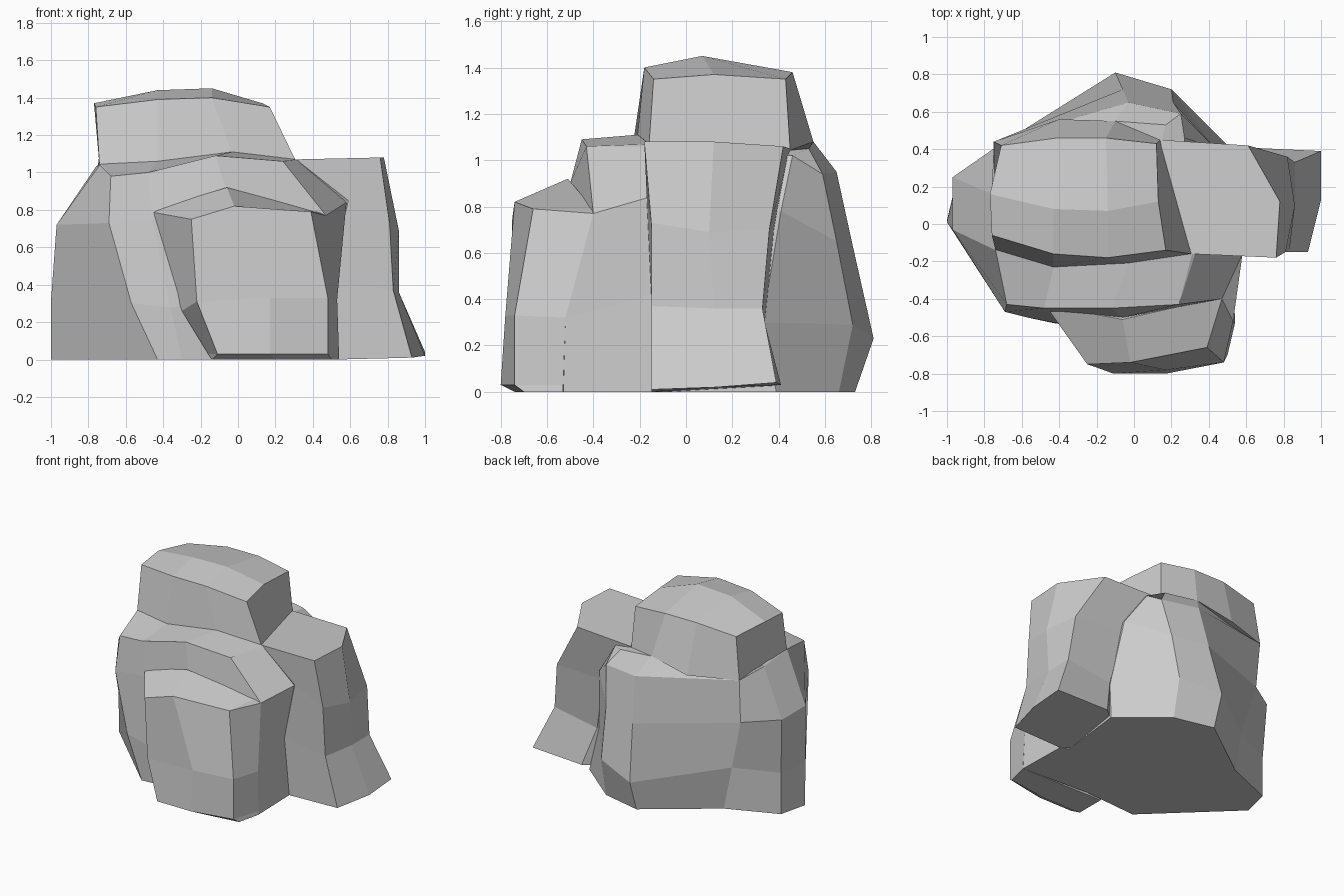
import bpy, bmesh


def loft(name, rings):
    """Skin a stack of closed rings and cap both ends (flat shaded)."""
    bm = bmesh.new()
    rows = [[bm.verts.new(p) for p in ring] for ring in rings]
    n = len(rows[0])
    for a, b in zip(rows, rows[1:]):
        for i in range(n):
            j = (i + 1) % n
            bm.faces.new((a[i], a[j], b[j], b[i]))
    bm.faces.new(rows[0][::-1])
    bm.faces.new(rows[-1])
    bmesh.ops.recalc_face_normals(bm, faces=bm.faces)
    mesh = bpy.data.meshes.new(name)
    bm.to_mesh(mesh)
    bm.free()
    obj = bpy.data.objects.new(name, mesh)
    bpy.context.collection.objects.link(obj)
    return obj


def chunk(name, *columns):
    """Rock chunk from vertical edge profiles, each listed bottom to top."""
    return loft(name, list(zip(*columns)))


# Large rear and left mass
chunk("rear_mass",
      [(-1, .02, 0), (-1, .01, .31), (-.97, -.03, .72), (-.74, -.14, 1.04), (-.72, -.1, 1.05)],
      [(.46, -.2, 0), (.44, -.2, .4), (.46, -.2, .72), (.29, -.15, 1.05), (.26, -.12, 1.06)],
      [(.53, .39, 0), (.49, .33, .3), (.43, .41, .78), (.27, .46, 1.02), (.14, .42, 1.04)],
      [(.2, .66, 0), (.2, .72, .29), (.21, .65, .65), (.25, .59, .94), (.17, .53, 1.05)],
      [(-.1, .73, 0), (-.1, .81, .23), (-.06, .72, .63), (-.03, .65, .95), (-.1, .55, 1.08)],
      [(-.58, .38, 0), (-.64, .37, .32), (-.74, .41, .7), (-.75, .44, 1.03), (-.74, .43, 1.04)],
      [(-.95, .23, 0), (-.95, .23, .31), (-.97, .25, .72), (-.76, .16, 1.03), (-.75, .16, 1.04)])

# Middle shelf stepping forward
chunk("middle_shelf",
      [(-1, .02, 0), (-1, .01, .31), (-.97, -.03, .72), (-.74, -.14, 1.04), (-.72, -.1, 1.05)],
      [(-.43, -.53, 0), (-.57, -.5, .3), (-.69, -.47, .73), (-.68, -.43, .98), (-.73, -.14, 1.045)],
      [(-.3, -.52, 0), (-.36, -.54, .28), (-.46, -.47, .75), (-.48, -.45, 1.0), (-.43, -.23, 1.06)],
      [(0, -.5, 0), (0, -.5, .3), (-.06, -.5, .9), (-.12, -.45, 1.09), (-.03, -.21, 1.11)],
      [(.54, -.53, 0), (.53, -.52, .32), (.47, -.4, .77), (.24, -.43, 1.06), (.31, -.16, 1.07)],
      [(.53, -.14, 0), (.49, -.14, .42), (.58, -.16, .84), (.33, -.15, 1.06), (.3, -.14, 1.07)])

# Low block at the front
chunk("front_block",
      [(-.14, -.52, 0), (-.16, -.53, .03), (-.3, -.54, .26), (-.47, -.44, .79), (-.46, -.43, .8)],
      [(-.14, -.74, 0), (-.11, -.8, .03), (-.22, -.76, .31), (-.25, -.75, .75), (-.45, -.44, .8)],
      [(.2, -.74, 0), (.17, -.8, .03), (.17, -.78, .33), (-.02, -.74, .82), (-.06, -.51, .92)],
      [(.5, -.7, 0), (.48, -.74, .03), (.48, -.74, .33), (.39, -.66, .79), (.42, -.4, .79)],
      [(.54, -.53, 0), (.54, -.53, .03), (.53, -.52, .32), (.47, -.4, .77), (.45, -.39, .78)])

# Buttress on the right with a flared foot
chunk("right_buttress",
      [(.53, -.15, 0), (.49, -.15, .42), (.59, -.17, .85), (.31, -.16, 1.07)],
      [(.93, -.15, .01), (.83, -.15, .37), (.81, -.15, .73), (.76, -.18, 1.08)],
      [(1, .13, .02), (.86, .12, .36), (.86, .1, .69), (.78, .12, 1.08)],
      [(1, .39, .04), (.86, .33, .36), (.82, .36, .7), (.61, .42, 1.06)],
      [(.58, .41, .03), (.5, .34, .3), (.42, .38, .7), (.14, .45, 1.05)],
      [(.2, .1, 0), (.2, .1, .3), (.2, .12, .7), (.19, .14, 1.06)])

# Domed cap stone, lofted from left to right
loft("top_cap", [
    [(-.74, -.14, 1.03), (-.76, -.06, 1.35), (-.77, .16, 1.37), (-.71, .42, 1.34), (-.75, .44, 1.03)],
    [(-.43, -.23, 1.06), (-.43, -.16, 1.39), (-.43, .08, 1.44), (-.41, .46, 1.38), (-.4, .56, 1.02)],
    [(-.03, -.21, 1.1), (-.14, -.18, 1.4), (-.14, .07, 1.45), (-.15, .46, 1.38), (-.1, .55, 1.08)],
    [(.31, -.16, 1.06), (.17, -.14, 1.35), (.13, .12, 1.37), (.12, .43, 1.35), (.14, .45, 1.04)]])
